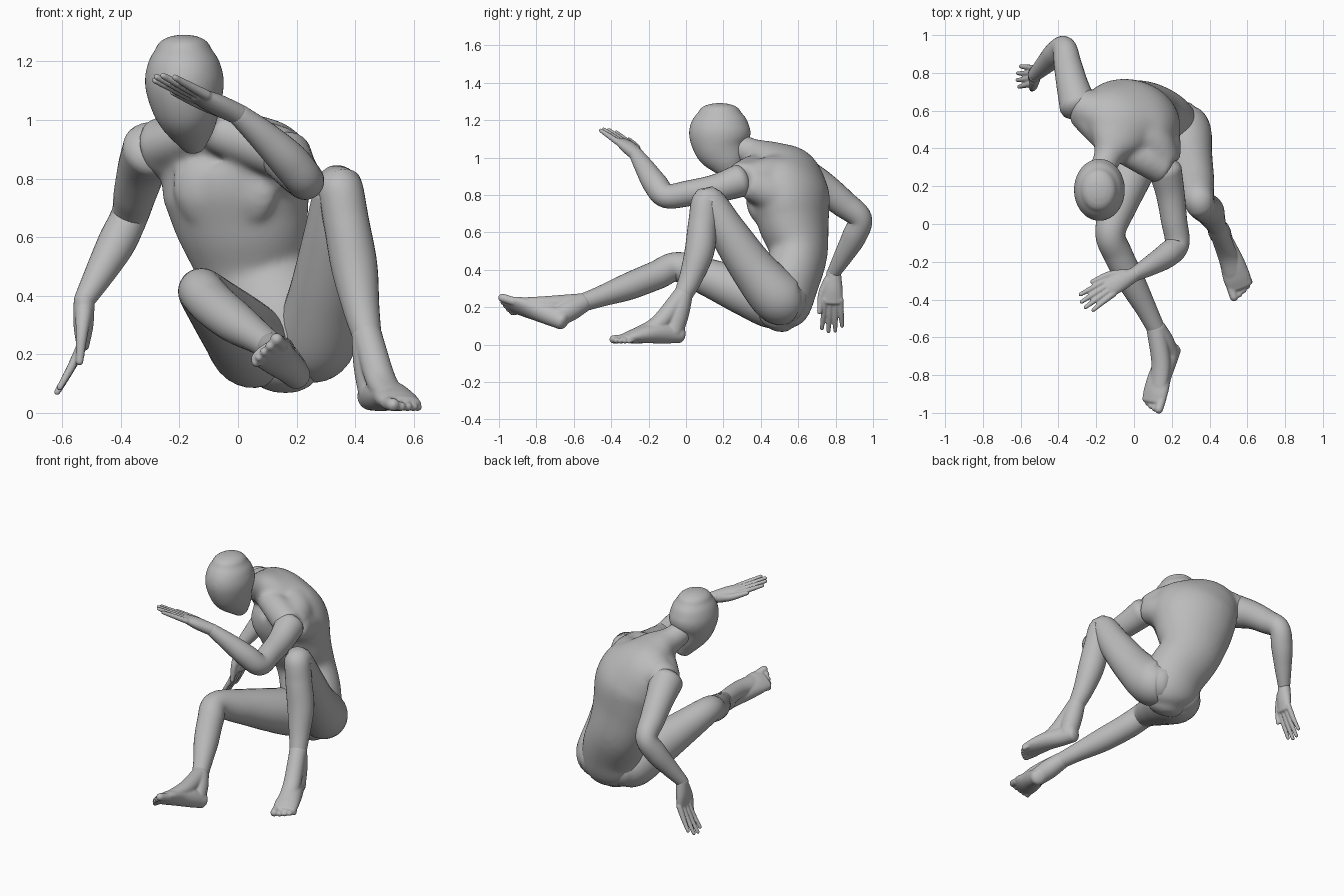
import bpy, bmesh, math
from mathutils import Vector

if "Cube" in bpy.data.objects:
    bpy.data.objects.remove(bpy.data.objects["Cube"])

clay = bpy.data.materials.new("clay_grey")
clay.use_nodes = True
clay.diffuse_color = (0.5, 0.5, 0.5, 1)
clay.node_tree.nodes["Principled BSDF"].inputs["Base Color"].default_value = (0.5, 0.5, 0.5, 1)


def spline(pts, steps):
    """Smooth curve through points of (x, y, z, half width, half depth)."""
    p = [Vector(q if len(q) == 5 else (*q, q[-1])) for q in pts]
    p = [2 * p[0] - p[1]] + p + [2 * p[-1] - p[-2]]
    out = []
    for a, b, c, d in zip(p, p[1:], p[2:], p[3:]):
        for i in range(steps):
            t = i / steps
            out.append(b + (c - a) * t / 2 + (a - b * 2.5 + c * 2 - d / 2) * t * t
                       + ((b - c) * 3 + d - a) / 2 * t ** 3)
    return out + [p[-2]]


def tube(bm, pts, side=(1, 0, 0), cap=0.6, steps=6, sides=28):
    """Loft of ellipses with domed ends; side may be one axis or one angle per point."""
    rings = spline(pts, steps)
    angles = None
    if isinstance(side, list):
        angles = [a[0] for a in spline([(a, 0, 0, 0, 0) for a in side], steps)]
    frames = []
    for i, r in enumerate(rings):
        t = (rings[min(i + 1, len(rings) - 1)] - rings[max(i - 1, 0)]).to_3d().normalized()
        s = Vector(side) if angles is None else Vector(
            (math.cos(math.radians(angles[i])), math.sin(math.radians(angles[i])), 0))
        u = (s - t * s.dot(t)).normalized()
        frames.append((r.to_3d(), t, u, t.cross(u), r[3], r[4]))

    def dome(f, sign):
        o, t, u, v, w, d = f
        arcs = [math.radians(a) for a in (22, 44, 64, 82)]
        return [(o + t * sign * cap * min(w, d) * math.sin(a), t, u, v,
                 w * math.cos(a), d * math.cos(a)) for a in arcs]

    frames = dome(frames[0], -1)[::-1] + frames + dome(frames[-1], 1)
    loops = []
    for o, t, u, v, w, d in frames:
        loops.append([bm.verts.new(o + u * w * math.cos(k * math.tau / sides)
                                   + v * d * math.sin(k * math.tau / sides)) for k in range(sides)])
    for a, b in zip(loops, loops[1:]):
        for k in range(sides):
            j = (k + 1) % sides
            bm.faces.new((a[k], a[j], b[j], b[k]))
    bm.faces.new(loops[0][::-1])
    bm.faces.new(loops[-1])


def finish(name, bm, voxel=None, smooth=0):
    bmesh.ops.recalc_face_normals(bm, faces=bm.faces)
    mesh = bpy.data.meshes.new(name)
    bm.to_mesh(mesh)
    bm.free()
    mesh.materials.append(clay)
    mesh.polygons.foreach_set("use_smooth", [True] * len(mesh.polygons))
    ob = bpy.data.objects.new(name, mesh)
    bpy.context.collection.objects.link(ob)
    if voxel:
        # melt the overlapping volumes into one skin
        m = ob.modifiers.new("skin", "REMESH")
        m.mode, m.voxel_size, m.use_smooth_shade = "VOXEL", voxel, True
        m = ob.modifiers.new("soften", "SMOOTH")
        m.factor, m.iterations = 0.5, smooth


def limb(name, pts, side=(1, 0, 0)):
    bm = bmesh.new()
    tube(bm, pts, side, steps=8)
    finish(name, bm)


def hand(name, wrist, knuckle, tip, thumb_side):
    wrist, knuckle, tip = Vector(wrist), Vector(knuckle), Vector(tip)
    fwd = (knuckle - wrist).normalized()
    w = Vector(thumb_side)
    w = (w - fwd * w.dot(fwd)).normalized()
    bm = bmesh.new()
    palm = wrist.lerp(knuckle, 0.55)
    tube(bm, [(*wrist, .038, .036), (*palm, .05, .034), (*knuckle, .053, .021)], w)
    for k, length in ((1.5, .93), (.5, 1.03), (-.5, 1), (-1.5, .82)):
        base = knuckle + w * k * .027 - fwd * .015
        end = knuckle + w * k * .036 + (tip - knuckle) * length
        mid = base.lerp(end, .5) + fwd * .008
        tube(bm, [(*base, .0175), (*mid, .0145), (*end, .011)], w, 1, 4, 12)
    # the thumb leans towards the palm, away from the knuckle bend
    lean = (tip - knuckle).normalized() - fwd
    root = wrist.lerp(knuckle, .3) + w * .025
    bend = wrist.lerp(knuckle, .75) + w * .06 + lean * .01
    end = knuckle + w * .07 + fwd * .055 + lean * .02
    tube(bm, [(*root, .03), (*bend, .021), (*end, .013)], w, 1, 4, 12)
    finish(name, bm, .005, 3)


def foot(name, ankle, heel, toe, big_toe_side):
    ankle, heel, toe = Vector(ankle), Vector(heel), Vector(toe)
    f = toe - heel
    w = Vector(big_toe_side)
    w = (w - f * w.dot(f) / f.length_squared).normalized()
    up = f.cross(w).normalized()
    if up.dot(ankle - heel) < 0:
        up = -up

    def at(t, side, h):
        return heel + f * t + w * side + up * h

    bm = bmesh.new()
    sole = [(.05, 0, .05, .047, .047), (.25, 0, .058, .055, .057), (.5, -.004, .054, .064, .052),
            (.72, 0, .04, .072, .039), (.87, 0, .027, .068, .025)]
    tube(bm, [(*at(*s[:3]), *s[3:]) for s in sole], w)
    tube(bm, [(*ankle, .052), (*ankle.lerp(at(.15, 0, .06), .5), .059), (*at(.15, 0, .06), .054)], w)
    tube(bm, [(*ankle, .05), (*at(.36, .005, .105), .052, .048), (*at(.7, .01, .048), .052, .032)], w)
    for side, length, r in ((.05, 1, .023), (.019, .99, .017), (-.01, .96, .016),
                            (-.036, .925, .015), (-.058, .88, .0145)):
        tube(bm, [(*at(.8, side * .95, r + .006), r), (*at(length - .03, side, r), r)], w, 1, 4, 12)
    finish(name, bm, .006, 3)


# Head: domed skull tapering to a smooth chin
bm = bmesh.new()
tube(bm, [(-.15, .25, .91, .042, .05), (-.16, .225, .97, .084, .097), (-.175, .192, 1.05, .12, .145),
          (-.183, .181, 1.13, .135, .165), (-.186, .18, 1.2, .121, .147),
          (-.187, .18, 1.245, .094, .113)], (1, 0, 0), .5, 8, 40)
finish("head", bm, .009, 10)

# Torso: twisted trunk with neck, collar, shoulder caps, flank and shallow chest muscles
bm = bmesh.new()
tube(bm, [(.15, .48, .135, .12, .1), (.155, .51, .2, .185, .15), (.14, .545, .32, .187, .16),
          (.065, .6, .48, .193, .153), (.015, .575, .65, .235, .185), (-.015, .55, .8, .263, .205),
          (-.07, .525, .92, .235, .16), (-.1, .45, .99, .15, .1), (-.135, .365, 1.02, .08, .08),
          (-.17, .28, 1.06, .07, .07)], [0, 0, -5, -12, -18, -24, -32, -32, -28, -20], .6, 6, 40)
tube(bm, [(-.12, .55, .93, .09), (-.22, .595, .915, .105), (-.285, .625, .9, .1)], (0, 0, 1), .3)
tube(bm, [(-.14, .42, .95, .06), (-.2, .5, .93, .075), (-.27, .59, .91, .085)], (0, 0, 1), .3)
tube(bm, [(-.08, .4, .96, .07), (.04, .35, .925, .085), (.155, .295, .885, .09)], (0, 0, 1), .3)
tube(bm, [(.0, .52, .93, .1), (.1, .44, .9, .105), (.155, .33, .88, .092)], (0, 0, 1), .3)
tube(bm, [(.11, .56, .74, .1), (.145, .46, .81, .1), (.16, .35, .86, .09)], (0, 0, 1), .3)
for x, y in ((-.13, .43), (.04, .375)):
    tube(bm, [(x, y + .015, .67, .06, .025), (x, y, .74, .095, .04), (x, y + .01, .82, .095, .045),
              (x, y + .03, .88, .06, .03)], (.93, -.37, 0))
finish("torso", bm, .012, 20)

# Arms, each one sleeve from shoulder to wrist
limb("right_arm", [(-.295, .625, .9, .1), (-.325, .73, .84, .085), (-.35, .84, .755, .074),
                   (-.37, .93, .675, .064), (-.415, .9, .58, .065), (-.47, .845, .48, .052),
                   (-.525, .79, .385, .036)])
limb("left_arm", [(.165, .285, .875, .088), (.192, .16, .835, .076), (.212, .02, .81, .069),
                  (.228, -.105, .795, .065), (.175, -.165, .86, .066), (.087, -.22, .945, .053),
                  (.0, -.268, 1.02, .037)])

# Hands
hand("right_hand", (-.525, .79, .39), (-.53, .785, .225), (-.615, .78, .075), (0, -1, 0))
hand("left_hand", (0, -.268, 1.02), (-.14, -.34, 1.085), (-.265, -.425, 1.148), (-.45, .8, -.15))

# Legs, each running from the buttock to the ankle
limb("left_leg", [(.225, .56, .225, .115), (.265, .49, .255, .142), (.295, .355, .41, .12),
                  (.325, .22, .61, .1), (.345, .118, .77, .079), (.37, .09, .65, .078),
                  (.397, .072, .5, .079), (.42, .027, .36, .063), (.44, -.015, .265, .05)])
limb("right_leg", [(.085, .56, .215, .11), (.05, .47, .225, .14), (.0, .32, .28, .127), (-.07, .13, .355, .102),
                   (-.125, -.045, .415, .08), (-.085, -.16, .37, .077), (-.01, -.31, .31, .072),
                   (.065, -.45, .26, .056), (.115, -.55, .225, .048)])

# Feet
foot("left_foot", (.44, -.015, .27), (.445, -.015, .005), (.58, -.38, .005), (-.94, -.34, 0))
foot("right_foot", (.115, -.55, .225), (.23, -.668, .08), (.095, -.995, .21), (.84, -.1, .5))
